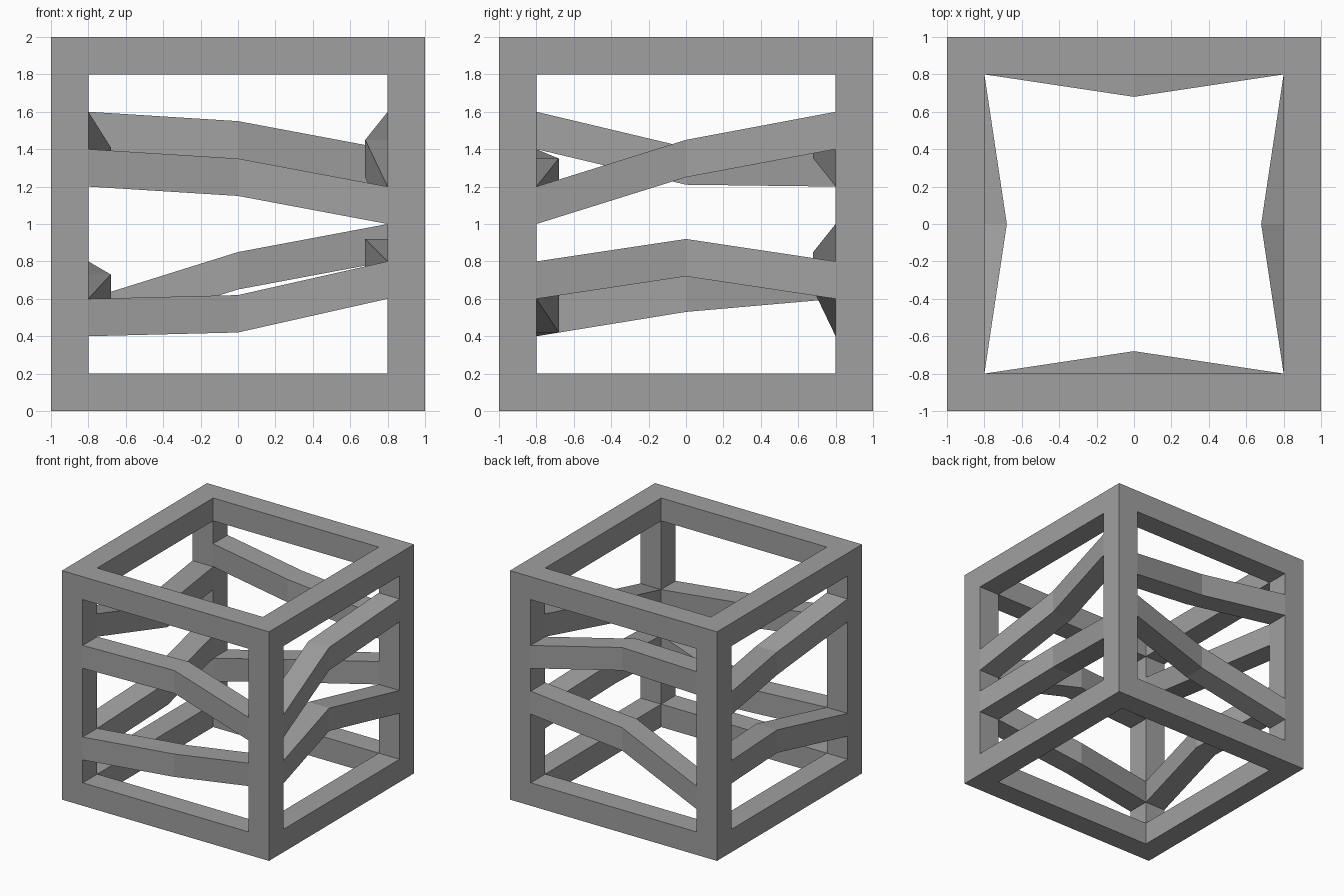
import bpy
import bmesh
from math import pi
from mathutils import Matrix, Vector

default_cube = bpy.data.objects.get("Cube")
if default_cube:
    bpy.data.objects.remove(default_cube, do_unlink=True)

BEAM = 0.2    # thickness of every beam
BEND = 0.12   # how far the middle of a brace leans inward

grey = bpy.data.materials.new("plain grey")
grey.use_nodes = True
colour = (0.35, 0.35, 0.35, 1)
grey.diffuse_color = colour
grey.node_tree.nodes["Principled BSDF"].inputs["Base Color"].default_value = colour


def finish(bm, name):
    bmesh.ops.recalc_face_normals(bm, faces=bm.faces)
    mesh = bpy.data.meshes.new(name)
    bm.to_mesh(mesh)
    bm.free()
    mesh.materials.append(grey)
    obj = bpy.data.objects.new(name, mesh)
    bpy.context.collection.objects.link(obj)


def cube_frame():
    """A cube whose six sides are opened to leave square edge beams."""
    bm = bmesh.new()
    bmesh.ops.create_cube(bm, size=2, matrix=Matrix.Translation((0, 0, 1)))
    sides = bm.faces[:]
    bmesh.ops.inset_individual(bm, faces=sides, thickness=BEAM, use_even_offset=True)
    # Push each opening in by one beam, then remove it
    for side in sides:
        inward = -side.normal.copy() * BEAM
        extruded = bmesh.ops.extrude_discrete_faces(bm, faces=[side])["faces"]
        bmesh.ops.translate(bm, verts=extruded[0].verts[:], vec=inward)
        bmesh.ops.delete(bm, geom=extruded, context="FACES")
    bmesh.ops.remove_doubles(bm, verts=bm.verts, dist=0.001)
    finish(bm, "cube_frame")


def brace(name, turn, heights):
    """A bent beam across one side; heights are its underside at start, middle, end."""
    bm = bmesh.new()
    rings = []
    for x, lean, z in zip((-0.8, 0, 0.8), (0, BEND, 0), heights):
        section = ((0, 0), (BEAM, 0), (BEAM, BEAM), (0, BEAM))
        rings.append([bm.verts.new(Vector((x, -1 + lean + dy, z + dz)))
                      for dy, dz in section])
    for a, b in zip(rings, rings[1:]):
        for i in range(4):
            j = (i + 1) % 4
            bm.faces.new((a[i], b[i], b[j], a[j]))
    bmesh.ops.rotate(bm, verts=bm.verts, cent=(0, 0, 0),
                     matrix=Matrix.Rotation(turn * pi / 2, 3, "Z"))
    finish(bm, name)


cube_frame()

# Two braces per side, going round the cube
braces = {
    "front": ((1.2, 1.15, 1.0), (0.4, 0.42, 0.6)),
    "right": ((1.0, 1.25, 1.4), (0.6, 0.72, 0.6)),
    "back": ((1.2, 1.35, 1.4), (0.8, 0.65, 0.4)),
    "left": ((1.2, 1.21, 1.4), (0.6, 0.53, 0.4)),
}
for turn, (side, (upper, lower)) in enumerate(braces.items()):
    # Names use the model's own left and right
    own = {"right": "left", "left": "right"}.get(side, side)
    brace(f"{own}_upper_brace", turn, upper)
    brace(f"{own}_lower_brace", turn, lower)
